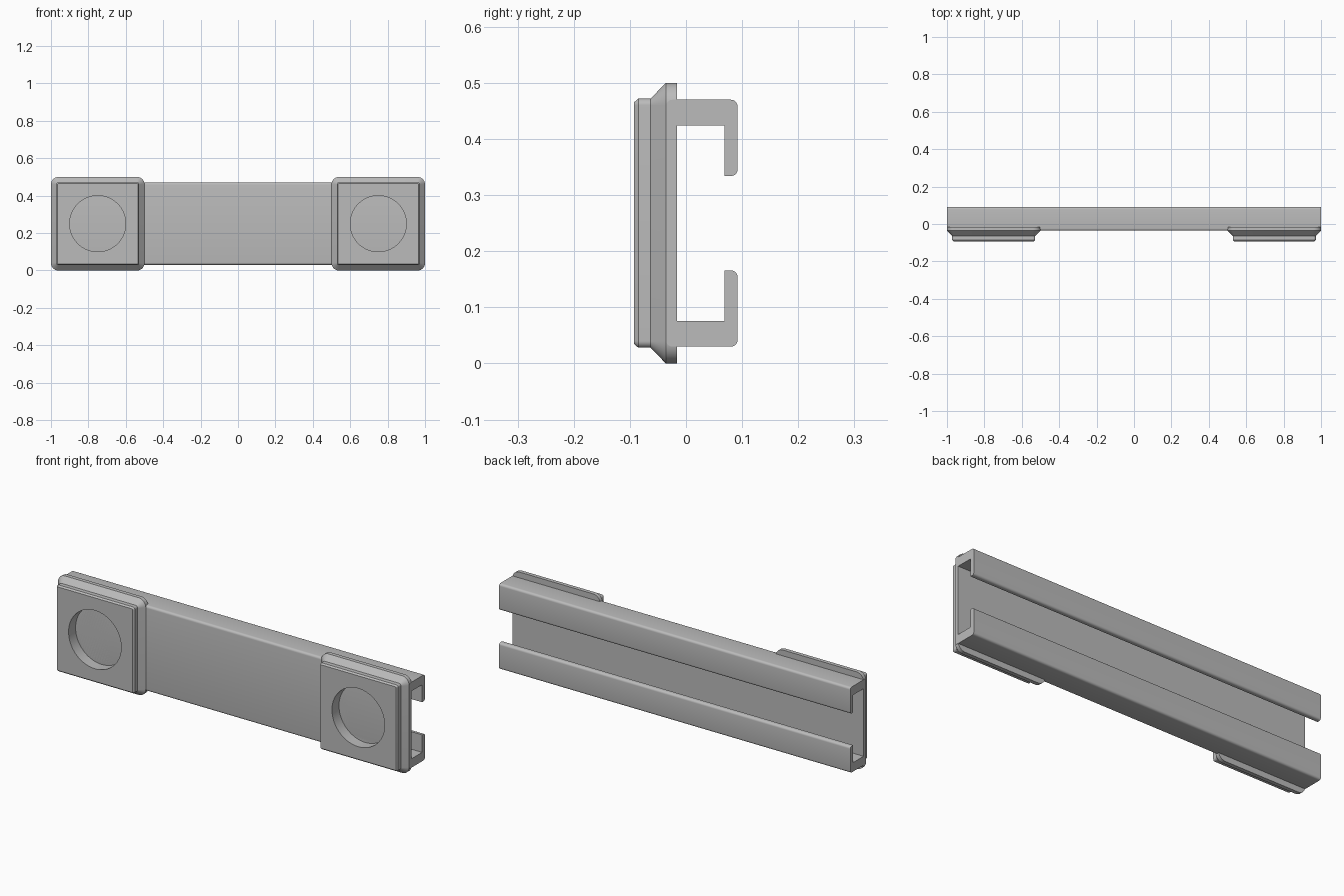
import bpy, bmesh, math
from mathutils import Vector

cube = bpy.data.objects.get("Cube")
if cube:
    bpy.data.objects.remove(cube)

grey = bpy.data.materials.new("plain grey")
grey.use_nodes = True
colour = (0.5, 0.5, 0.5, 1)
grey.diffuse_color = colour
grey.node_tree.nodes["Principled BSDF"].inputs["Base Color"].default_value = colour


def finish(bm, name):
    bmesh.ops.recalc_face_normals(bm, faces=bm.faces)
    mesh = bpy.data.meshes.new(name)
    bm.to_mesh(mesh)
    bm.free()
    mesh.materials.append(grey)
    obj = bpy.data.objects.new(name, mesh)
    bpy.context.collection.objects.link(obj)
    bpy.ops.object.select_all(action="DESELECT")
    obj.select_set(True)
    bpy.context.view_layer.objects.active = obj
    bpy.ops.object.shade_smooth_by_angle(angle=math.radians(30))
    return obj


def fillet(corners, steps=5):
    """Round the corners (a, b, radius) of a right-angled outline."""
    points = []
    for i, (a, b, r) in enumerate(corners):
        p = Vector((a, b))
        if not r:
            points.append(p)
            continue
        u = (Vector(corners[i - 1][:2]) - p).normalized() * r
        v = (Vector(corners[(i + 1) % len(corners)][:2]) - p).normalized() * r
        for k in range(steps + 1):
            t = math.pi / 2 * k / steps
            points.append(p + u * (1 - math.sin(t)) + v * (1 - math.cos(t)))
    return points


# Channel rail: half a C profile in (y, z from the middle), then mirrored
MID, R = 0.25, 0.012
half = [(-0.036, 0.22, R), (0.092, 0.22, R), (0.092, 0.084, R),
        (0.069, 0.084, 0), (0.069, 0.174, 0), (-0.016, 0.174, 0)]
outline = fillet(half + [(y, -z, r) for y, z, r in reversed(half)])
bm = bmesh.new()
end = bm.faces.new([bm.verts.new((-1, p.x, p.y + MID)) for p in outline])
moved = bmesh.ops.extrude_face_region(bm, geom=[end], use_keep_orig=True)["geom"]
bmesh.ops.translate(bm, vec=(2, 0, 0),
                    verts=[g for g in moved if isinstance(g, bmesh.types.BMVert)])
finish(bm, "channel_rail")


# Stepped square pads with a round recess
def pad(name, cx):
    bm = bmesh.new()
    steps = 11

    def ring(points, y):
        return [bm.verts.new((cx + p.x, y, MID + p.y)) for p in points]

    def square(h, r, y):
        return ring(fillet([(h, h, r), (-h, h, r), (-h, -h, r), (h, -h, r)], steps), y)

    def circle(r, y):
        count = 4 * (steps + 1)
        turn = [2 * math.pi * (k + 0.5) / count for k in range(count)]
        return ring([Vector((r * math.cos(t), r * math.sin(t))) for t in turn], y)

    rings = [square(0.25, 0.04, -0.016), square(0.25, 0.04, -0.036),
             square(0.222, 0.012, -0.063), square(0.222, 0.012, -0.085),
             square(0.215, 0.005, -0.093), circle(0.15, -0.093), circle(0.15, -0.036)]
    for a, b in zip(rings, rings[1:]):
        for i in range(len(a)):
            bm.faces.new((a[i - 1], a[i], b[i], b[i - 1]))
    bm.faces.new(rings[0])
    bm.faces.new(rings[-1])
    return finish(bm, name)


for side, x in (("right", -0.75), ("left", 0.75)):
    pad(side + "_pad", x)
